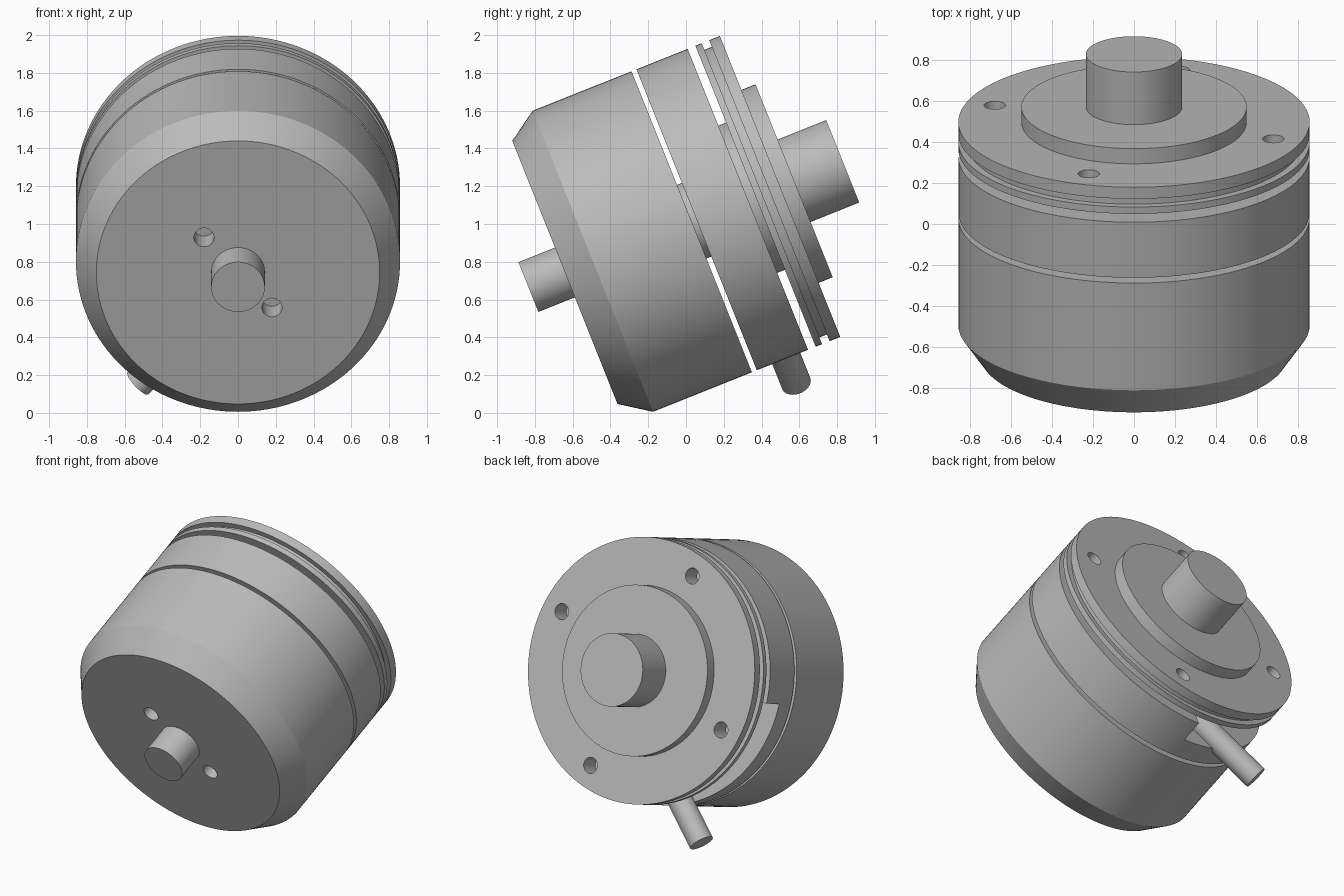
import bpy, bmesh, math
from mathutils import Matrix, Vector

cube = bpy.data.objects.get("Cube")
if cube:
    bpy.data.objects.remove(cube, do_unlink=True)

# Tilted frame: local z runs along the motor axis, local -y points up
FRAME = Matrix.Translation((0, -0.345, 0.862)) @ Matrix.Rotation(math.radians(-68.2), 4, 'X')

grey = bpy.data.materials.new("plain grey")
grey.use_nodes = True
colour = (0.5, 0.5, 0.5, 1)
grey.diffuse_color = colour
grey.node_tree.nodes["Principled BSDF"].inputs["Base Color"].default_value = colour


def add_object(name, bm):
    bmesh.ops.recalc_face_normals(bm, faces=bm.faces)
    mesh = bpy.data.meshes.new(name)
    bm.to_mesh(mesh)
    bm.free()
    mesh.materials.append(grey)
    obj = bpy.data.objects.new(name, mesh)
    bpy.context.collection.objects.link(obj)
    obj.matrix_world = FRAME
    return obj


def lathe(name, profile, steps=128):
    """Solid of revolution from (radius, height) pairs, capped at both ends."""
    bm = bmesh.new()
    rings = []
    for r, t in profile:
        angles = [math.tau * i / steps for i in range(steps)]
        rings.append([bm.verts.new((r * math.cos(a), r * math.sin(a), t)) for a in angles])
    for low, high in zip(rings, rings[1:]):
        for i in range(steps):
            j = (i + 1) % steps
            bm.faces.new((low[i], low[j], high[j], high[i]))
    bm.faces.new(rings[0][::-1])
    bm.faces.new(rings[-1])
    return add_object(name, bm)


def rod(name, start, end, radius, steps=48):
    start, end = Vector(start), Vector(end)
    axis = end - start
    turn = axis.to_track_quat('Z', 'Y').to_matrix().to_4x4()
    bm = bmesh.new()
    bmesh.ops.create_cone(bm, cap_ends=True, segments=steps, radius1=radius, radius2=radius,
                          depth=axis.length,
                          matrix=Matrix.Translation((start + end) / 2) @ turn)
    return add_object(name, bm)


def box(name, low, high):
    low, high = Vector(low), Vector(high)
    bm = bmesh.new()
    bmesh.ops.create_cube(bm, size=1, matrix=Matrix.Translation((low + high) / 2)
                          @ Matrix.Diagonal((*(high - low), 1)))
    return add_object(name, bm)


def cut(target, cutters):
    for cutter in cutters:
        cutter.hide_render = True
        mod = target.modifiers.new("cut", 'BOOLEAN')
        mod.operation = 'DIFFERENCE'
        mod.solver = 'EXACT'
        mod.object = cutter
    bpy.context.view_layer.update()
    graph = bpy.context.evaluated_depsgraph_get()
    mesh = bpy.data.meshes.new_from_object(target.evaluated_get(graph))
    target.modifiers.clear()
    target.data = mesh
    for cutter in cutters:
        bpy.data.objects.remove(cutter, do_unlink=True)


# Main housing with chamfered front and two blind holes
housing = lathe("housing", [(0.75, -0.319), (0.858, -0.16), (0.858, 0.404)])
cut(housing, [rod("hole_cutter", (0.18 * s, 0.2 * s, -0.4), (0.18 * s, 0.2 * s, -0.17), 0.053)
              for s in (-1, 1)])

# Middle ring with one quarter of its back half removed
ring = lathe("middle_ring", [(0.858, 0.432), (0.858, 0.724)])
cut(ring, [box("quarter_cutter", (-1, 0, 0.57), (0, 1, 0.8))])

# Grooved flange with four holes
flange = lathe("flange", [(0.858, 0.768), (0.858, 0.804), (0.82, 0.804),
                          (0.82, 0.847), (0.858, 0.847), (0.858, 0.908)])
holes = []
for k in range(4):
    a = math.radians(18 + 90 * k)
    # one hole lies just above the left end of the horizontal diameter
    x, y = 0.715 * math.cos(a), -0.715 * math.sin(a)
    holes.append(rod("hole_cutter", (x, y, 0.7), (x, y, 1), 0.052))
cut(flange, holes)

# Hub, shafts and the cores bridging the gaps
lathe("hub", [(0.55, 0.88), (0.55, 0.988)])
lathe("back_shaft", [(0.235, 0.95), (0.235, 1.265)])
lathe("front_shaft", [(0.142, -0.527), (0.142, -0.28)], 64)
lathe("inner_shaft", [(0.21, 0.38), (0.21, 0.46)], 64)
lathe("core", [(0.42, 0.5), (0.42, 0.79)])

# Cable leaving through the open quarter
rod("cable", (0.07, 0.4, 0.6), (-0.53, 1.0, 0.6), 0.08)

# Smooth the round walls, keep the rims sharp
bpy.ops.object.select_all(action='DESELECT')
for obj in bpy.context.collection.objects:
    if obj.type == 'MESH' and grey.name in obj.data.materials:
        obj.select_set(True)
        bpy.context.view_layer.objects.active = obj
bpy.ops.object.shade_smooth_by_angle(angle=math.radians(30))
